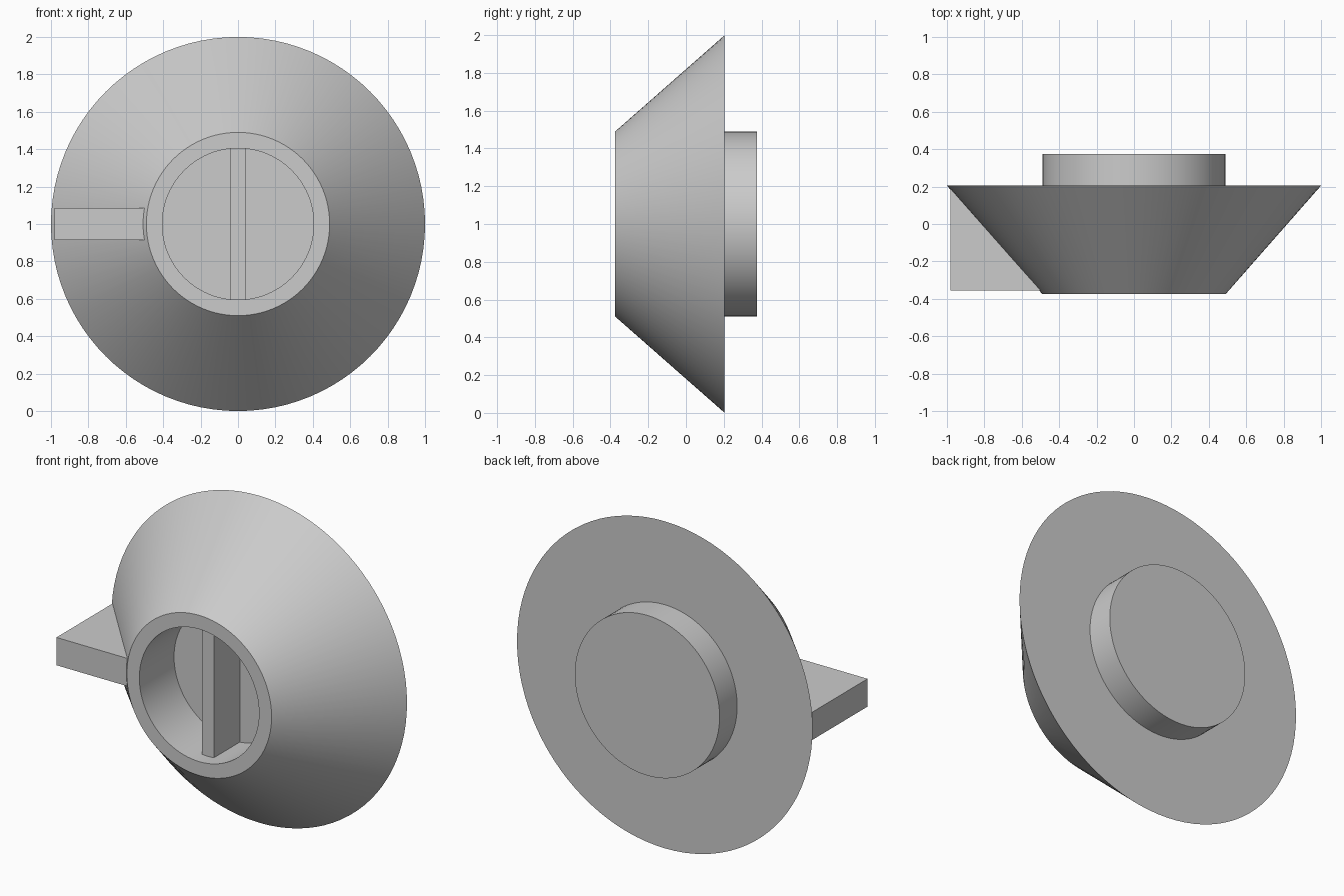
import bpy, bmesh, math
from mathutils import Matrix, Vector

cube = bpy.data.objects.get("Cube")
if cube:
    bpy.data.objects.remove(cube, do_unlink=True)

grey = bpy.data.materials.new("plain_grey")
grey.use_nodes = True
colour = (0.6, 0.6, 0.6, 1)
grey.diffuse_color = colour
grey.node_tree.nodes["Principled BSDF"].inputs["Base Color"].default_value = colour


def finish(name, bm):
    bmesh.ops.recalc_face_normals(bm, faces=bm.faces)
    mesh = bpy.data.meshes.new(name)
    bm.to_mesh(mesh)
    bm.free()
    obj = bpy.data.objects.new(name, mesh)
    bpy.context.collection.objects.link(obj)
    mesh.materials.append(grey)
    return obj


def box(name, low, high):
    low, high = Vector(low), Vector(high)
    bm = bmesh.new()
    bmesh.ops.create_cube(bm, size=1)
    bmesh.ops.scale(bm, vec=high - low, verts=bm.verts)
    bmesh.ops.translate(bm, vec=(low + high) / 2, verts=bm.verts)
    return finish(name, bm)


def lathe(name, profile, steps=96):
    """Turn (radius, y) points about the y axis at z = 1."""
    bm = bmesh.new()
    points = [bm.verts.new((r, y, 1)) for r, y in profile]
    edges = [bm.edges.new(pair) for pair in zip(points, points[1:])]
    bmesh.ops.spin(bm, geom=points + edges, cent=(0, 0, 1), axis=(0, 1, 0),
                   angle=math.tau, steps=steps)
    bmesh.ops.remove_doubles(bm, verts=bm.verts, dist=0.0005)
    obj = finish(name, bm)
    bpy.ops.object.select_all(action='DESELECT')
    obj.select_set(True)
    bpy.context.view_layer.objects.active = obj
    bpy.ops.object.shade_smooth_by_angle(angle=math.radians(30))
    return obj


# Flared body with a round recess in front and a short boss behind
lathe("flared_body", [(0, -0.04), (0.405, -0.04), (0.405, -0.375), (0.49, -0.375),
                      (1.0, 0.205), (0.49, 0.205), (0.49, 0.375), (0, 0.375)])

# Upright bar across the recess
box("recess_bar", (-0.04, -0.29, 0.595), (0.04, -0.03, 1.405))

# Flat lever on the right side
box("side_lever", (-0.98, -0.355, 0.915), (-0.45, 0.19, 1.085))
